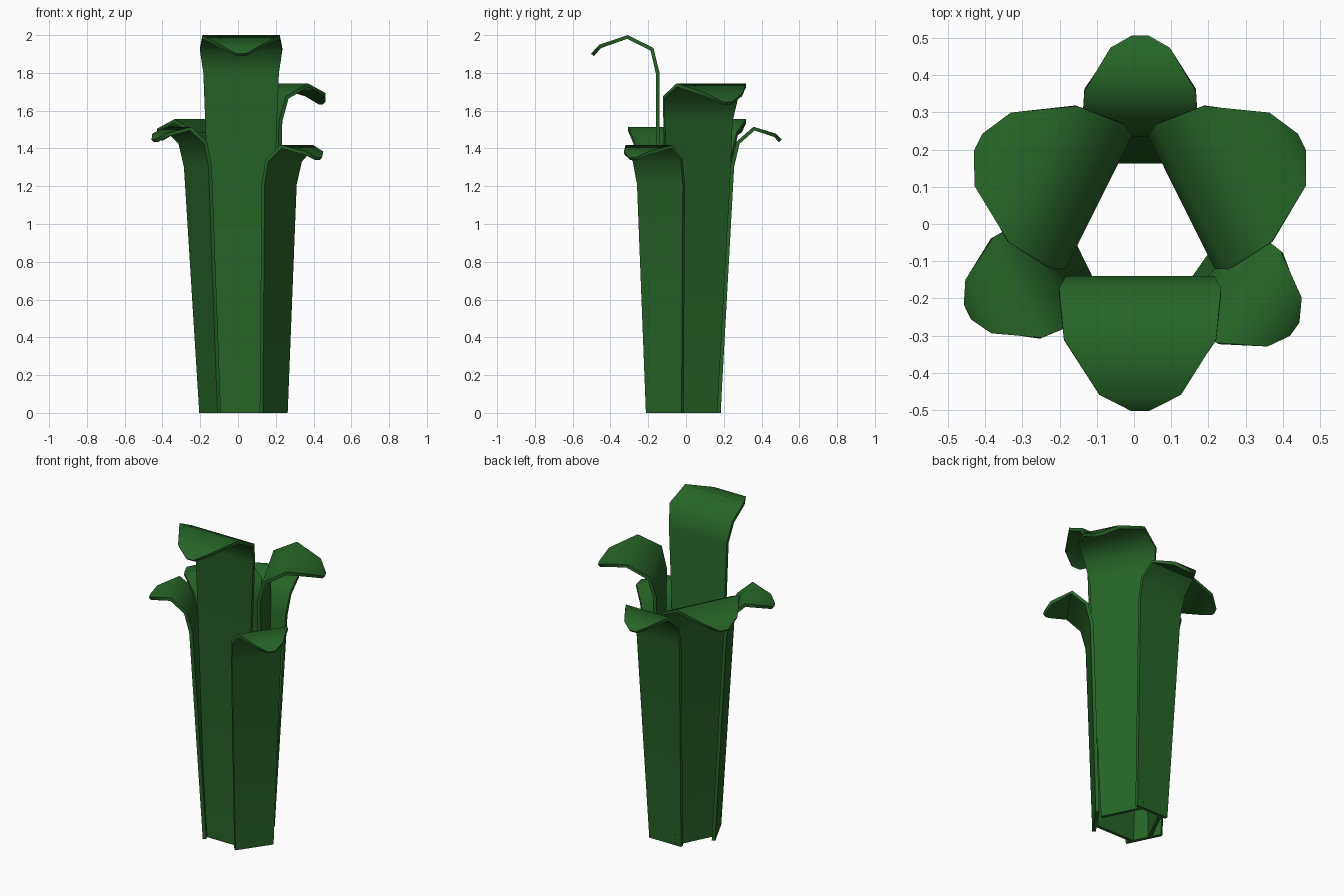
import bpy
import math
from mathutils import Vector

cube = bpy.data.objects.get("Cube")
if cube:
    bpy.data.objects.remove(cube, do_unlink=True)

# Single leaf green
green = bpy.data.materials.new("leaf_green")
green.use_nodes = True
color = (0.02, 0.13, 0.02, 1)
green.diffuse_color = color
bsdf = green.node_tree.nodes["Principled BSDF"]
bsdf.inputs["Base Color"].default_value = color
bsdf.inputs["Roughness"].default_value = 0.8

CENTRE = Vector((0.0165, -0.01, 0))
THICKNESS = 0.02

# Profiles from bend to tip: distance outward, drop below the crest, half width
BROAD = [(0.14, 0.19, 0.20), (0.17, 0.065, 0.218), (0.30, 0, 0.205),
         (0.445, 0.05, 0.11), (0.485, 0.095, 0.025)]
NARROW = [(0.255, 0.20, 0.148), (0.285, 0.075, 0.155), (0.37, 0, 0.15),
          (0.48, 0.035, 0.08), (0.51, 0.065, 0.022)]


def leaf(name, profile, heading, crest, base, base_half, slide=0, reach=0):
    """Thin tapering strip that rises from the ground and curls outward."""
    angle = math.radians(heading)
    out = Vector((math.cos(angle), math.sin(angle), 0))
    side = Vector((-out.y, out.x, 0))
    rows = [(base, 0, base_half)]
    rows += [(d + reach, crest - drop, half) for d, drop, half in profile]
    verts = []
    for d, z, half in rows:
        mid = CENTRE + out * d + Vector((0, 0, z))
        verts += [mid + side * (slide - half), mid + side * (slide + half)]
    faces = [(2 * i, 2 * i + 1, 2 * i + 3, 2 * i + 2) for i in range(len(rows) - 1)]
    mesh = bpy.data.meshes.new(name)
    mesh.from_pydata(verts, [], faces)
    mesh.materials.append(green)
    obj = bpy.data.objects.new(name, mesh)
    bpy.context.collection.objects.link(obj)

    solid = obj.modifiers.new("thickness", 'SOLIDIFY')
    solid.thickness = THICKNESS
    solid.offset = 0
    bpy.ops.object.select_all(action='DESELECT')
    obj.select_set(True)
    bpy.context.view_layer.objects.active = obj
    bpy.ops.object.modifier_apply(modifier=solid.name)
    bpy.ops.object.shade_smooth_by_angle(angle=math.radians(60))
    return obj


# Inner triangle of broad upright leaves
leaf("broad_leaf_front", BROAD, -90, 1.99, 0.14, 0.13)
leaf("broad_leaf_back_left", BROAD, 26.5, 1.735, 0.14, 0.13, slide=0.012)
leaf("broad_leaf_back_right", BROAD, 153.5, 1.545, 0.14, 0.13, slide=-0.012)

# Outer ring of narrow leaves that lean outward
leaf("narrow_leaf_back", NARROW, 90, 1.505, 0.183, 0.11)
leaf("narrow_leaf_front_right", NARROW, 206, 1.505, 0.183, 0.11)
leaf("narrow_leaf_front_left", NARROW, -35, 1.41, 0.20, 0.115, slide=0.015, reach=-0.02)
